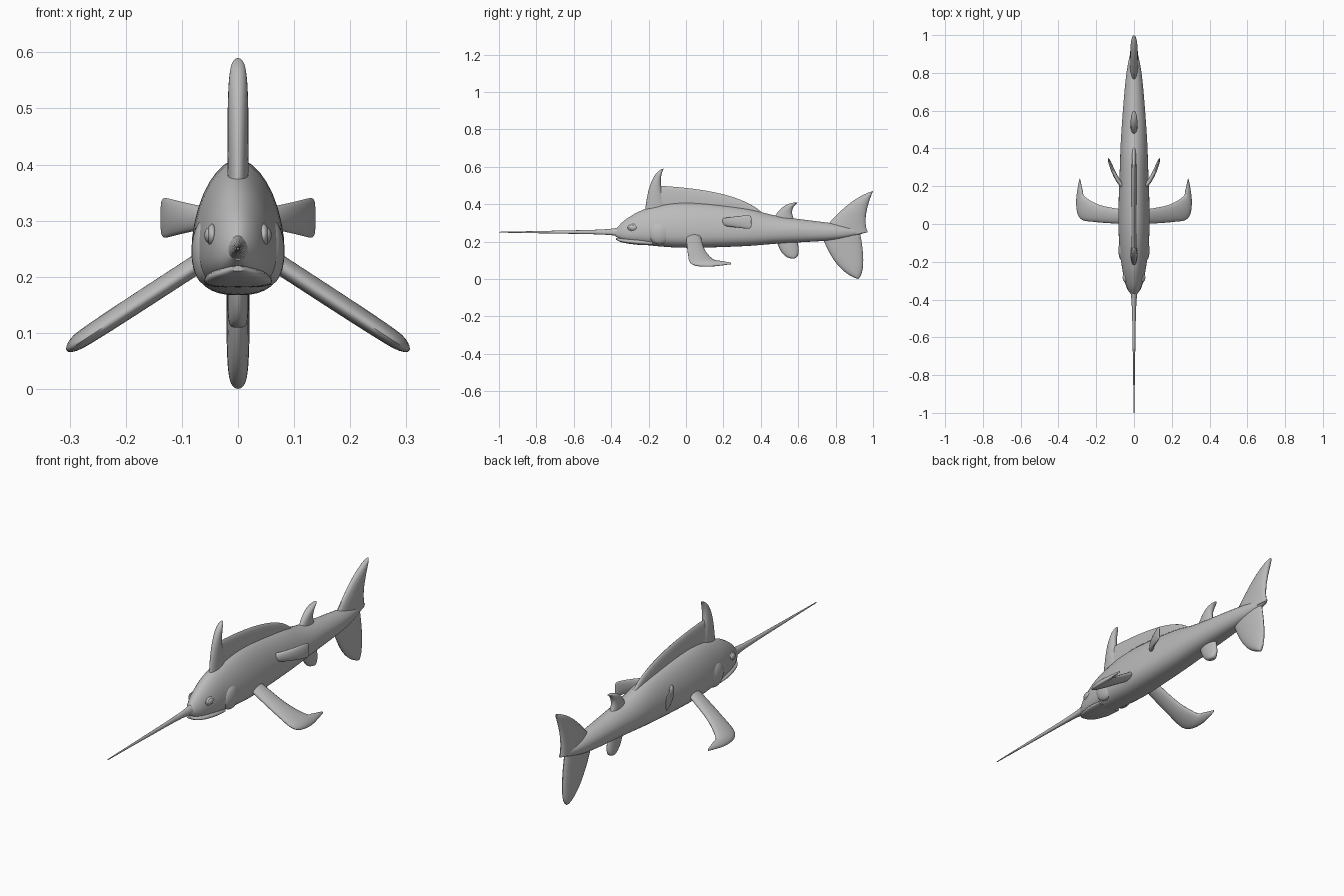
import bpy, bmesh
from math import sin, cos, pi, sqrt
from mathutils import Vector

cube = bpy.data.objects.get("Cube")
if cube:
    bpy.data.objects.remove(cube, do_unlink=True)

grey = bpy.data.materials.new("plain grey")
grey.use_nodes = True
colour = (.5, .5, .5, 1)
grey.diffuse_color = colour
grey.node_tree.nodes["Principled BSDF"].inputs["Base Color"].default_value = colour


def finish(name, bm, mirrored):
    bmesh.ops.recalc_face_normals(bm, faces=bm.faces)
    mesh = bpy.data.meshes.new(name)
    bm.to_mesh(mesh)
    bm.free()
    mesh.materials.append(grey)
    part = bpy.data.objects.new(name, mesh)
    bpy.context.collection.objects.link(part)
    if mirrored:
        part.modifiers.new("Mirror", 'MIRROR')
    bpy.ops.object.select_all(action='DESELECT')
    part.select_set(True)
    bpy.context.view_layer.objects.active = part
    bpy.ops.object.shade_smooth_by_angle(angle=.9)


def loft(name, rings, mirrored=False):
    """Skin a list of closed rings and cap both ends."""
    bm = bmesh.new()
    loops = [[bm.verts.new(point) for point in ring] for ring in rings]
    for lower, upper in zip(loops, loops[1:]):
        for i in range(len(lower)):
            bm.faces.new((lower[i - 1], lower[i], upper[i], upper[i - 1]))
    bm.faces.new(loops[0])
    bm.faces.new(loops[-1])
    finish(name, bm, mirrored)


def spline(rows, steps=6):
    """Catmull-Rom interpolation through a few points of any dimension."""
    rows = [Vector(row) for row in rows]
    padded = [rows[0]] + rows + [rows[-1]]
    out = []
    for a, b, c, d in zip(padded, padded[1:], padded[2:], padded[3:]):
        for step in range(steps):
            t = step / steps
            curve = 2 * a - 5 * b + 4 * c - d + (3 * (b - c) + d - a) * t
            out.append(b + (c - a + curve * t) * t / 2)
    return out + [rows[-1]]


def bend(start, middle, end, steps=18):
    """Quadratic curve, sampled closer together towards its end."""
    start, middle, end = Vector(start), Vector(middle), Vector(end)
    out = []
    for step in range(steps):
        t = sin(pi / 2 * step / steps)
        out.append(start.lerp(middle, t).lerp(middle.lerp(end, t), t))
    return out


def signed_power(value, exponent):
    return abs(value) ** exponent * (1 if value >= 0 else -1)


def hull(name, rows, sides=36):
    """Egg-shaped sections along y: y, bottom, top, half width."""
    rings = []
    for y, low, high, width in rows:
        middle = low + (high - low) * min(.5, .33 + y * y / 2)
        ring = []
        for side in range(sides):
            angle = 2 * pi * side / sides
            across, up = cos(angle), sin(angle)
            reach, power = (high - middle, 1.1) if up > 0 else (middle - low, .8)
            ring.append((width * signed_power(across, power), y,
                         middle + reach * signed_power(up, power)))
        rings.append(ring)
    loft(name, rings)


def fin(name, leading, trailing, half, mirrored=False, sides=20):
    """Lens sections between two edges, thinning towards the tip."""
    middles = [a.lerp(b, .5) for a, b in zip(leading, trailing)]
    last = len(middles) - 1
    rings = []
    for i, middle in enumerate(middles):
        chord = trailing[i] - leading[i]
        along = middles[min(i + 1, last)] - middles[max(i - 1, 0)]
        normal = chord.cross(along).normalized() * (half * (1 - (i / last) ** 3) + .001)
        ring = []
        for side in range(sides):
            angle = 2 * pi * side / sides
            ring.append(middle - chord * cos(angle) / 2 + normal * sin(angle))
        rings.append(ring)
    loft(name, rings, mirrored)


def upright_fin(name, front, front_bend, tip, back_bend, back, half=.018):
    """Fin on the centre line, given by five (y, z) points."""
    def edge(*points):
        return [Vector((0, *point)) for point in bend(*points)]
    fin(name, edge(front, front_bend, tip), edge(back, back_bend, tip), half)


def ellipsoid(name, centre, size):
    bm = bmesh.new()
    bmesh.ops.create_uvsphere(bm, u_segments=24, v_segments=14, radius=1)
    bmesh.ops.scale(bm, vec=size, verts=bm.verts)
    bmesh.ops.translate(bm, vec=centre, verts=bm.verts)
    finish(name, bm, mirrored=True)


# Body from snout to tail stalk
hull("body", spline([
    (-.38, .23, .26, .012),
    (-.32, .2, .32, .043),
    (-.2, .18, .38, .068),
    (0, .167, .41, .083),
    (.3, .175, .38, .075),
    (.5, .19, .335, .066),
    (.8, .21, .295, .04),
    (.97, .25, .26, .003)]))

# Lower jaw, slightly proud of the head so that the mouth line shows
hull("lower_jaw", spline([
    (-.375, .21, .22, .01),
    (-.34, .195, .22, .038),
    (-.26, .183, .22, .058),
    (-.18, .18, .21, .06)]))

# Long bill, flaring where it meets the snout
bill_rows = []
for step in range(25):
    t = step / 24
    radius = .002 + .011 * t + .014 * t ** 12
    bill_rows.append((t * .67 - 1, .25 - radius, .25 + radius * 1.2, radius * .9))
hull("bill", bill_rows, sides=20)

# Eyes with lids, and gill covers
ellipsoid("eyelid", (.046, -.28, .274), (.01, .032, .02))
ellipsoid("eye", (.051, -.283, .274), (.009, .021, .014))
ellipsoid("gill_cover", (.056, -.14, .245), (.027, .06, .06))

# Back fin: tall front spike and long sail
upright_fin("dorsal_spike", (-.22, .35), (-.2, .57), (-.12, .59), (-.16, .51), (-.09, .35))
upright_fin("dorsal_sail", (-.18, .3), (.3, .32), (.42, .34), (.3, .48), (-.18, .5), half=.013)

# Small rear fins above and below
upright_fin("second_dorsal", (.46, .3), (.5, .41), (.6, .41), (.54, .37), (.59, .3))
upright_fin("anal_fin", (.48, .22), (.51, .1), (.58, .11), (.62, .12), (.59, .22))

# Crescent tail
upright_fin("tail_upper", (.7, .22), (.86, .43), (1, .47), (.94, .33), (.97, .25), half=.02)
upright_fin("tail_lower", (.72, .25), (.79, .04), (.92, 0), (.97, .04), (.93, .25), half=.02)


# Long chest fins, sloping down evenly to swept-back tips
def sloped(points, lift):
    return [Vector((x, y, .27 - .65 * x + lift)) for x, y in spline(points)]


fin("pectoral_fin",
    sloped([(.05, 0), (.2, .01), (.285, .03), (.305, .12), (.288, .24)], -.004),
    sloped([(.05, .075), (.18, .1), (.26, .145), (.273, .18), (.286, .24)], .004),
    half=.016, mirrored=True)

# Small side fins, widening and then rounding off
upper_edge, lower_edge = [], []
path = bend((.06, .2), (.1, .24), (.137, .35))
for i, (x, y) in enumerate(path):
    t = i / len(path)
    spread = (.02 + .025 * t) * sqrt(1 - t ** 6)
    upper_edge.append(Vector((x, y, .305 + spread)))
    lower_edge.append(Vector((x, y, .305 - spread)))
fin("side_fin", upper_edge, lower_edge, half=.01, mirrored=True)
